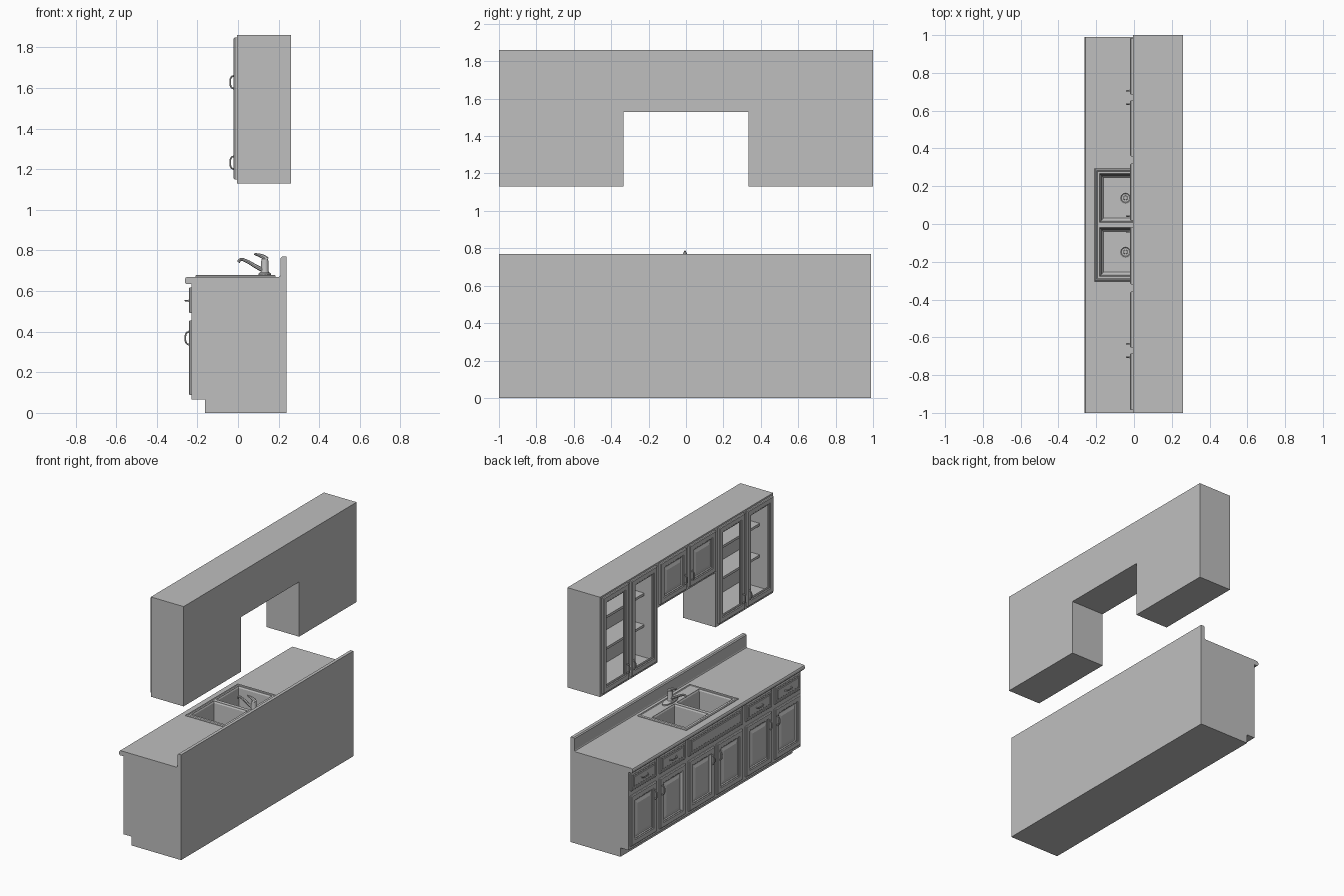
import bpy, bmesh, math
from mathutils import Vector

cube = bpy.data.objects.get("Cube")
if cube:
    bpy.data.objects.remove(cube, do_unlink=True)

grey = bpy.data.materials.new("plain grey")
grey.use_nodes = True
grey.diffuse_color = (0.52, 0.52, 0.52, 1)
grey.node_tree.nodes["Principled BSDF"].inputs["Base Color"].default_value = (0.52, 0.52, 0.52, 1)


def loft(name, sections, ring=False):
    """Skin equal-sized sections; cap both ends, or join last to first."""
    bm = bmesh.new()
    loops = [[bm.verts.new(p) for p in s] for s in sections]
    n = len(loops[0])
    pairs = list(zip(loops, loops[1:]))
    if ring:
        pairs.append((loops[-1], loops[0]))
    else:
        bm.faces.new(loops[0])
        bm.faces.new(loops[-1])
    for a, b in pairs:
        for i in range(n):
            j = (i + 1) % n
            bm.faces.new((a[i], a[j], b[j], b[i]))
    bmesh.ops.recalc_face_normals(bm, faces=bm.faces)
    mesh = bpy.data.meshes.new(name)
    bm.to_mesh(mesh)
    bm.free()
    obj = bpy.data.objects.new(name, mesh)
    bpy.context.collection.objects.link(obj)
    mesh.materials.append(grey)
    return obj


def upright(y0, y1, z0, z1, x, inset=0):
    y0, y1, z0, z1 = y0 + inset, y1 - inset, z0 + inset, z1 - inset
    return [(x, y0, z0), (x, y1, z0), (x, y1, z1), (x, y0, z1)]


def flat(x0, x1, y0, y1, z, inset=0):
    x0, x1, y0, y1 = x0 + inset, x1 - inset, y0 + inset, y1 - inset
    return [(x0, y0, z), (x1, y0, z), (x1, y1, z), (x0, y1, z)]


def box(name, x0, x1, y0, y1, z0, z1):
    return loft(name, [flat(x0, x1, y0, y1, z) for z in (z0, z1)])


def cut(target, cutter):
    mod = target.modifiers.new("cut", "BOOLEAN")
    mod.operation = "DIFFERENCE"
    mod.solver = "EXACT"
    mod.object = cutter
    bpy.context.view_layer.objects.active = target
    bpy.ops.object.modifier_apply(modifier=mod.name)


def smooth(obj):
    bpy.ops.object.select_all(action="DESELECT")
    obj.select_set(True)
    bpy.context.view_layer.objects.active = obj
    bpy.ops.object.shade_smooth_by_angle()


def tube(name, points, radius, radii=None):
    curve = bpy.data.curves.new(name, "CURVE")
    curve.dimensions = "3D"
    curve.bevel_depth = radius
    curve.bevel_resolution = 2
    curve.resolution_u = 4
    curve.use_fill_caps = True
    spline = curve.splines.new("BEZIER")
    spline.bezier_points.add(len(points) - 1)
    for i, (bp, p) in enumerate(zip(spline.bezier_points, points)):
        bp.co = p
        bp.handle_left_type = bp.handle_right_type = "AUTO"
        bp.radius = radii[i] if radii else 1
    obj = bpy.data.objects.new(name, curve)
    bpy.context.collection.objects.link(obj)
    obj.data.materials.append(grey)
    bpy.ops.object.select_all(action="DESELECT")
    obj.select_set(True)
    bpy.context.view_layer.objects.active = obj
    bpy.ops.object.convert(target="MESH")
    smooth(bpy.context.object)


def disc(name, x, y, levels, sides=16, stretch=1):
    """Turned shape from (radius, height) pairs."""
    angles = [2 * math.pi * i / sides for i in range(sides)]
    smooth(loft(name, [[(x + r * math.cos(a), y + stretch * r * math.sin(a), z)
                        for a in angles] for r, z in levels]))


def front(name, x, y0, y1, z0, z1, profile, ring=False):
    """Door or drawer front; profile lists (inset, projection)."""
    y0, y1 = min(y0, y1), max(y0, y1)
    loft(name, [upright(y0, y1, z0, z1, x - out, inset) for inset, out in profile], ring)


def pull(name, x, y, z, along):
    """Bow handle, along is its half length vector."""
    c, a, out = Vector((x, y, z)), Vector(along), Vector((-0.018, 0, 0))
    tube(name, [c - a, c - a * 0.8 + out * 0.7, c + out, c + a * 0.8 + out * 0.7, c + a], 0.004)
    for s in (-1, 1):
        p = c + a * s
        box(name + "_foot", x - 0.003, x + 0.001, p.y - 0.006, p.y + 0.006, p.z - 0.006, p.z + 0.006)


EDGE = [(0, 0), (0, 0.011), (0.005, 0.016)]
PANEL = EDGE + [(0.036, 0.016), (0.041, 0.011), (0.046, 0.011), (0.05, 0.004),
                (0.058, 0.004), (0.076, 0.011)]
GLAZED = EDGE + [(0.036, 0.016), (0.041, 0.011), (0.046, 0.011), (0.05, 0.007), (0.05, 0)]
DRAWER = EDGE + [(0.016, 0.016), (0.02, 0.012), (0.026, 0.012), (0.03, 0.016)]

# Base cabinet with worktop, upstand and toe recess as one side profile
SHIFT = -0.005
side = [(0.24, 0), (0.24, 0.77), (0.217, 0.77), (0.21, 0.763), (0.21, 0.68), (0.207, 0.673),
        (0.2, 0.67), (-0.25, 0.67), (-0.258, 0.666), (-0.262, 0.657), (-0.262, 0.643),
        (-0.255, 0.635), (-0.228, 0.635), (-0.228, 0.065), (-0.163, 0.065), (-0.163, 0)]
base = loft("base_cabinet", [[(x, y, z) for x, z in side] for y in (-1, 0.99)])

# Sink rim and two tapered bowls
rim = loft("sink_rim", [flat(-0.21, 0.185, -0.305, 0.295, z, i) for z, i in
                        [(0.66, 0), (0.674, 0), (0.68, 0.005), (0.68, 0.012), (0.677, 0.016)]])
for s in (-1, 1):
    mid = SHIFT + s * 0.143
    bowl = loft("bowl_cutter", [flat(-0.185, 0.09, mid - 0.131, mid + 0.131, z, i) for z, i in
                                [(0.7, 0), (0.672, 0.002), (0.665, 0.006), (0.535, 0.012), (0.52, 0.024)]])
    cut(base, bowl)
    cut(rim, bowl)
    bpy.data.objects.remove(bowl, do_unlink=True)
    disc("drain", -0.045, mid, [(0.032, 0.515), (0.032, 0.523), (0.026, 0.525),
                                (0.022, 0.521), (0.012, 0.521), (0.01, 0.527)], 12)

# Mixer tap
disc("tap_plate", 0.132, SHIFT, [(0.031, 0.676), (0.031, 0.685), (0.026, 0.69)], 20, 2.6)
disc("tap_body", 0.132, SHIFT, [(0.022, 0.687), (0.018, 0.7), (0.018, 0.745),
                                (0.016, 0.757), (0.008, 0.765)])
tube("tap_spout", [(0.125, SHIFT, 0.702), (0.09, SHIFT, 0.72), (0.04, SHIFT, 0.748),
                   (0.012, SHIFT, 0.755), (0.002, SHIFT, 0.742)], 0.009, [1.2, 1.1, 0.9, 0.8, 0.9])
tube("tap_lever", [(0.142, SHIFT, 0.752), (0.125, SHIFT, 0.768), (0.08, SHIFT, 0.783)],
     0.01, [1.5, 1.1, 0.5])

# Upper cabinet, bridged over the sink
outline = [(-1, 1.13), (-0.335, 1.13), (-0.335, 1.53), (0.335, 1.53), (0.335, 1.13),
           (1, 1.13), (1, 1.86), (-1, 1.86)]
upper = loft("wall_cabinet", [[(x, y, z) for y, z in outline] for x in (-0.005, 0.26)])

for s in (-1, 1):
    hand = "left" if s < 0 else "right"
    # Glazed wall units with shelves
    lo, hi = sorted((s * 0.355, s * 0.98))
    hollow = box("hollow_cutter", -0.05, 0.248, lo, hi, 1.15, 1.84)
    cut(upper, hollow)
    bpy.data.objects.remove(hollow, do_unlink=True)
    box(hand + "_wall_stile", -0.005, 0.012, s * 0.67 - 0.025, s * 0.67 + 0.025, 1.145, 1.845)
    for z in (1.38, 1.61):
        box(hand + "_shelf", 0.09, 0.25, lo - 0.004, hi + 0.004, z - 0.009, z + 0.009)

    # Wall doors, from the outside in
    for a, b, bottom, style, grip, gz in ((0.685, 0.985, 1.148, GLAZED, 0.705, 1.232),
                                          (0.358, 0.655, 1.148, GLAZED, 0.635, 1.232),
                                          (0.018, 0.32, 1.548, PANEL, 0.042, 1.628)):
        front(hand + "_wall_door", -0.005, s * a, s * b, bottom, 1.848, style, style is GLAZED)
        pull(hand + "_wall_pull", -0.02, s * grip, gz, (0, 0, 0.032))

    # Base doors and drawers
    for a, b, grip in ((0.685, 0.978, 0.71), (0.352, 0.645, 0.62), (0.017, 0.31, 0.043)):
        y0, y1 = SHIFT + s * a, SHIFT + s * b
        front(hand + "_base_door", -0.226, y0, y1, 0.088, 0.455, PANEL)
        pull(hand + "_base_pull", -0.241, SHIFT + s * grip, 0.368, (0, 0, 0.032))
        if a > 0.1:
            front(hand + "_drawer", -0.226, y0, y1, 0.492, 0.617, DRAWER)
            pull(hand + "_drawer_pull", -0.241, (y0 + y1) / 2, 0.553, (0, 0.035, 0))

# Wide fixed front below the sink
front("sink_front", -0.226, SHIFT - 0.31, SHIFT + 0.31, 0.492, 0.617, DRAWER)
